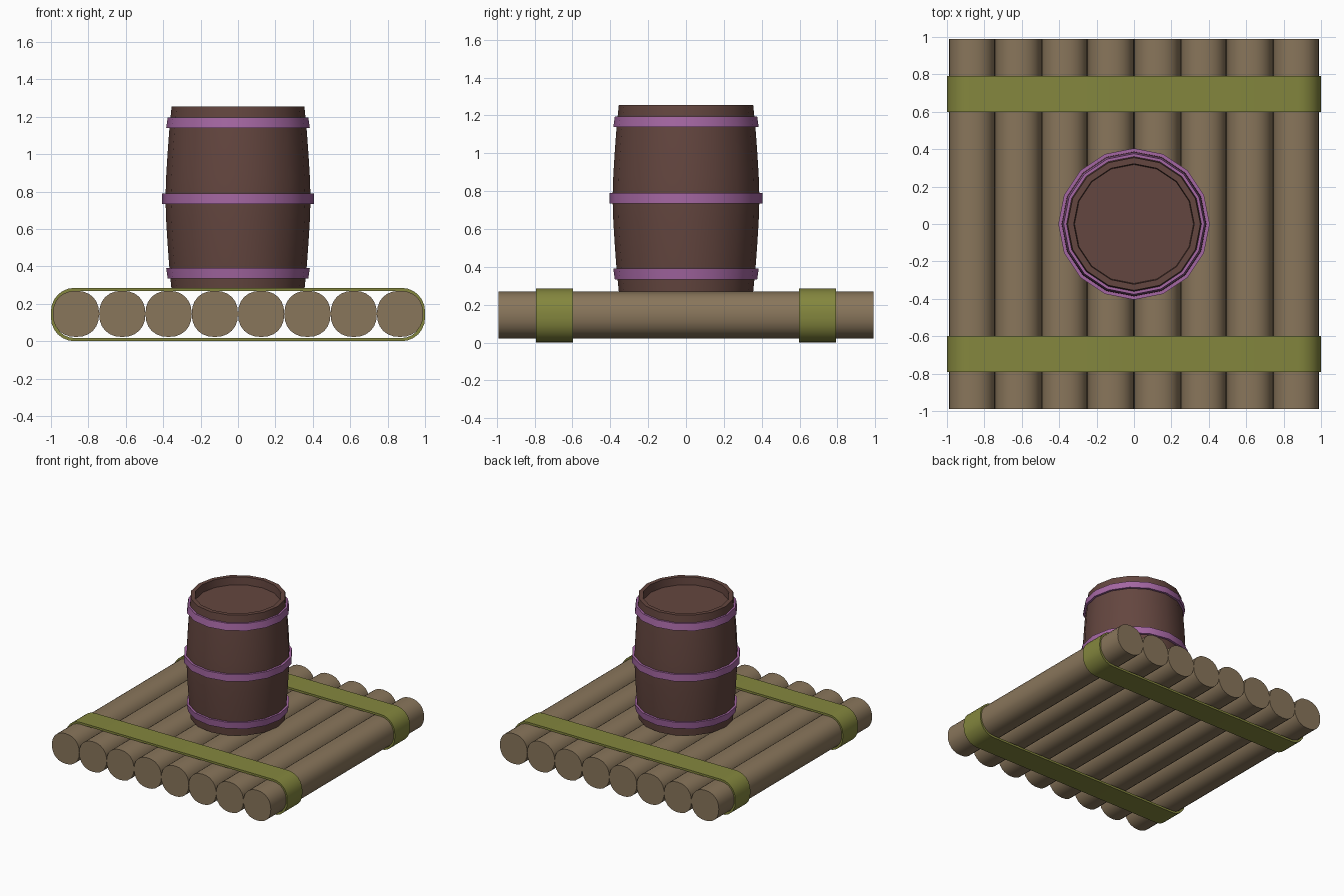
import bpy, bmesh
from math import sin, cos, pi, copysign

if "Cube" in bpy.data.objects:
    bpy.data.objects.remove(bpy.data.objects["Cube"])


def material(name, rgb):
    m = bpy.data.materials.new(name)
    m.diffuse_color = (*rgb, 1)
    m.use_nodes = True
    m.node_tree.nodes["Principled BSDF"].inputs["Base Color"].default_value = m.diffuse_color
    return m


WOOD = material("log_wood", (0.25, 0.18, 0.105))
STRAP = material("strap_green", (0.23, 0.24, 0.048))
BARREL = material("barrel_wood", (0.127, 0.061, 0.05))
HOOP = material("hoop_purple", (0.376, 0.136, 0.366))


def add_mesh(name, rings, mat, caps=False, loop=False):
    """Skin a series of equal-length closed rings of points."""
    bm = bmesh.new()
    vs = [[bm.verts.new(p) for p in r] for r in rings]
    n = len(vs[0])
    pairs = list(zip(vs, vs[1:])) + ([(vs[-1], vs[0])] if loop else [])
    for a, b in pairs:
        for i in range(n):
            j = (i + 1) % n
            bm.faces.new((a[i], a[j], b[j], b[i]))
    if caps:
        bm.faces.new(vs[0])
        bm.faces.new(vs[-1])
    bmesh.ops.recalc_face_normals(bm, faces=bm.faces)
    me = bpy.data.meshes.new(name)
    bm.to_mesh(me)
    bm.free()
    me.materials.append(mat)
    ob = bpy.data.objects.new(name, me)
    bpy.context.collection.objects.link(ob)
    bpy.ops.object.select_all(action='DESELECT')
    ob.select_set(True)
    bpy.context.view_layer.objects.active = ob
    bpy.ops.object.shade_smooth_by_angle(angle=pi / 6)
    return ob


def circle(r, z, n=16):
    return [(r * cos(2 * pi * i / n), r * sin(2 * pi * i / n), z) for i in range(n)]


def log_section(x, y, n=24):
    # Slightly squared circle
    def s(v):
        return copysign(abs(v) ** 0.9, v)
    return [(x + 0.1238 * s(cos(2 * pi * i / n)), y,
             0.146 + 0.1235 * s(sin(2 * pi * i / n))) for i in range(n)]


def strap_outline(inset, y, steps=6):
    # Rounded rectangle around all logs
    r, cx, cz = 0.125 - inset, 0.875, 0.0175
    pts = []
    for k, (sx, sz) in enumerate([(1, 1), (-1, 1), (-1, -1), (1, -1)]):
        for i in range(steps + 1):
            a = (k + i / steps) * pi / 2
            pts.append((sx * cx + r * cos(a), y, 0.1425 + sz * cz + r * sin(a)))
    return pts


# Raft logs
for k in range(8):
    x = (k - 3.5) * 0.2475
    add_mesh(f"log_{k + 1}", [log_section(x, -0.99), log_section(x, 0.99)], WOOD, caps=True)

# Two straps wrapped around the logs
for side, y in (("front", -0.695), ("back", 0.695)):
    a, b = y - 0.0975, y + 0.0975
    add_mesh(f"{side}_strap", [strap_outline(0, a), strap_outline(0, b),
                               strap_outline(0.017, b), strap_outline(0.017, a)],
             STRAP, loop=True)

# Barrel body with recessed lids at both ends
MID = 0.7625
half = [(0.387, 0.03), (0.384, 0.12), (0.377, 0.235), (0.368, 0.36),
        (0.355, 0.4925), (0.322, 0.4925), (0.318, 0.43)]
profile = [(r, MID - h) for r, h in reversed(half)] + [(r, MID + h) for r, h in half]
add_mesh("barrel_body", [circle(r, z) for r, z in profile], BARREL, caps=True)

# Hoops around the barrel
for name, z, r in (("lower_hoop", 0.3625, 0.38), ("middle_hoop", MID, 0.405),
                   ("upper_hoop", 1.1675, 0.38)):
    lean = 0.004 * ((z < MID) - (z > MID))
    lo, hi = z - 0.028, z + 0.028
    add_mesh(name, [circle(r - lean, lo), circle(r + lean, hi),
                    circle(r - 0.022 + lean, hi), circle(r - 0.022 - lean, lo)],
             HOOP, loop=True)
